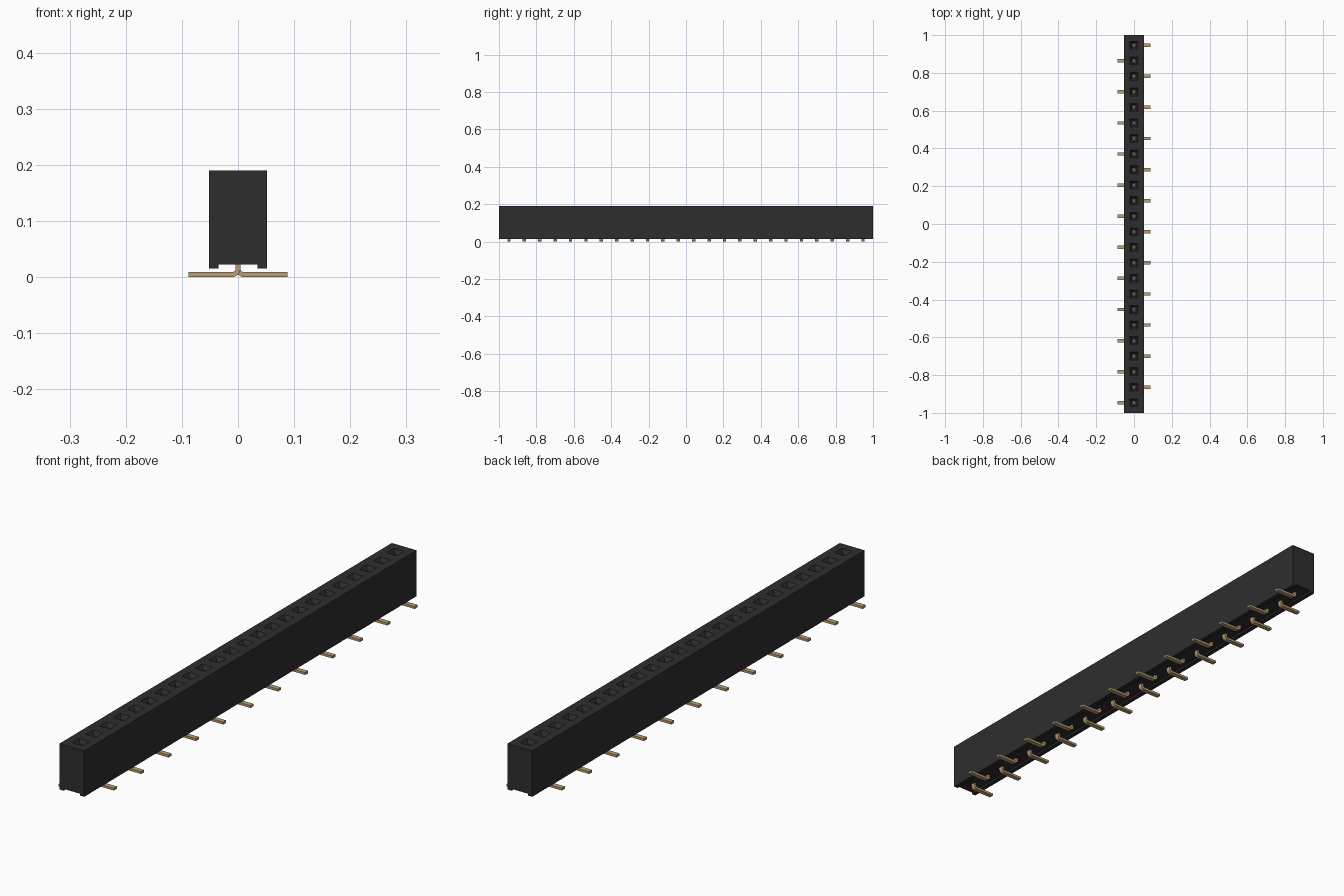
import bpy, bmesh, math
from mathutils import Vector

old = bpy.data.objects.get("Cube")
if old:
    bpy.data.objects.remove(old, do_unlink=True)

PINS = 24
PITCH = 0.0823
HALF_W, TOP, BOTTOM = 0.052, 0.19, 0.015


def material(name, color):
    m = bpy.data.materials.new(name)
    m.use_nodes = True
    m.diffuse_color = color
    m.node_tree.nodes["Principled BSDF"].inputs["Base Color"].default_value = color
    return m


black = material("black plastic", (0.027, 0.027, 0.027, 1))
gold = material("gold contact", (0.50, 0.35, 0.17, 1))


def add_object(name, bm, mat):
    bmesh.ops.recalc_face_normals(bm, faces=bm.faces)
    mesh = bpy.data.meshes.new(name)
    bm.to_mesh(mesh)
    bm.free()
    mesh.materials.append(mat)
    ob = bpy.data.objects.new(name, mesh)
    bpy.context.collection.objects.link(ob)
    return ob


def pin_y(i):
    return (i - (PINS - 1) / 2) * PITCH


def loft(bm, rings):
    """Skin a list of closed vertex rings and cap both ends."""
    n = len(rings[0])
    for a, b in zip(rings, rings[1:]):
        for k in range(n):
            bm.faces.new((a[k], a[(k + 1) % n], b[(k + 1) % n], b[k]))
    bm.faces.new(rings[0])
    bm.faces.new(rings[-1])


# Housing: channelled profile along y, one section per socket
right = [(HALF_W, TOP), (HALF_W, BOTTOM), (0.035, BOTTOM), (0.035, 0.022)]
profile = right + [(-x, z) for x, z in reversed(right)]
cuts = [-1] + [pin_y(i) + PITCH / 2 for i in range(PINS - 1)] + [1]
bm = bmesh.new()
loft(bm, [[bm.verts.new((x, y, z)) for x, z in profile] for y in cuts])
bmesh.ops.recalc_face_normals(bm, faces=bm.faces)

# Sockets: square opening, sloped lead-in, then a narrow shaft
tops = [f for f in bm.faces if f.normal.z > 0.9 and f.calc_center_median().z > TOP - 0.001]
tops.sort(key=lambda f: f.calc_center_median().y)
for i, face in enumerate(tops):
    centre = Vector((0, pin_y(i), 0))
    for half, z in ((0.021, TOP), (0.012, TOP - 0.014), (0.012, 0.07)):
        bmesh.ops.inset_individual(bm, faces=[face], thickness=0.002)
        mid = face.calc_center_median()
        for v in face.verts:
            v.co = centre + Vector((math.copysign(half, v.co.x - mid.x),
                                    math.copysign(half, v.co.y - mid.y), z))
add_object("socket_housing", bm, black)

# Contacts: bent strips whose feet alternate sides
THICK, WIDTH, RADIUS = 0.009, 0.018, 0.010
h = THICK / 2
for i in range(PINS):
    side = -1 if i % 2 == 0 else 1
    path = [(0.088, h, 0)]
    for step in range(5):
        a = math.radians(90) * step / 4
        path.append((RADIUS - RADIUS * math.sin(a),
                     h + RADIUS - RADIUS * math.cos(a), a))
    path.append((0, 0.15, math.radians(90)))
    bm = bmesh.new()
    rings = []
    for x, z, a in path:
        nx, nz = math.sin(a) * h, math.cos(a) * h
        rings.append([bm.verts.new((side * (x + s * nx), pin_y(i) + w * WIDTH / 2, z + s * nz))
                      for s, w in ((-1, -1), (1, -1), (1, 1), (-1, 1))])
    loft(bm, rings)
    add_object(f"contact_{i + 1:02d}", bm, gold)
